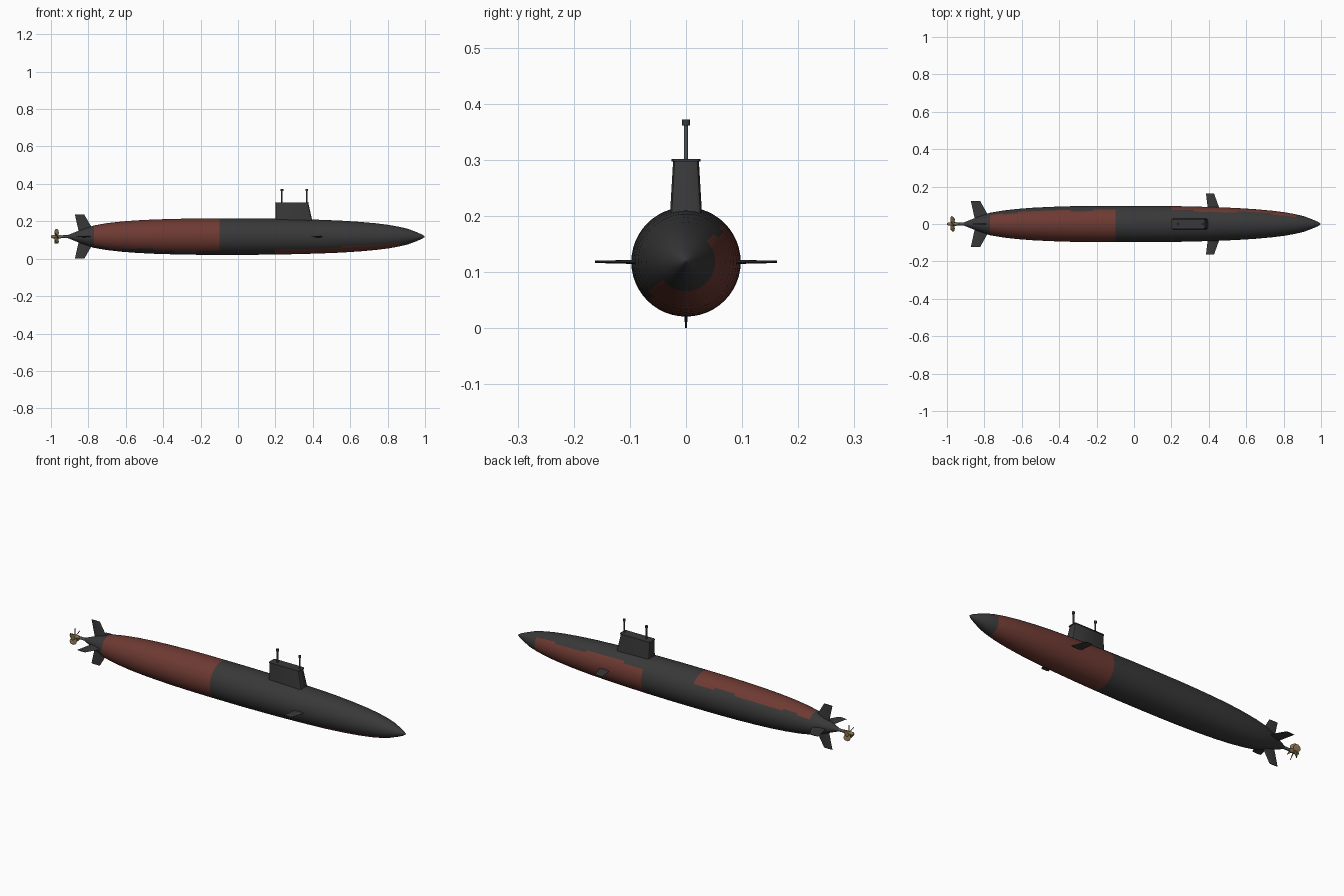
import bpy, bmesh, math
from mathutils import Matrix, Vector

if "Cube" in bpy.data.objects:
    bpy.data.objects.remove(bpy.data.objects["Cube"])

ZC = 0.118  # height of the hull axis


def material(name, rgb):
    m = bpy.data.materials.new(name)
    m.diffuse_color = (*rgb, 1)
    m.use_nodes = True
    m.node_tree.nodes["Principled BSDF"].inputs["Base Color"].default_value = m.diffuse_color
    return m


DARK = material("dark_grey", (0.04, 0.04, 0.04))
RED = material("rust_red", (0.155, 0.042, 0.032))
BRASS = material("brass", (0.25, 0.17, 0.075))
STEEL = material("steel_grey", (0.075, 0.08, 0.085))


def finish(bm, name, mats, angle=35):
    bmesh.ops.recalc_face_normals(bm, faces=bm.faces)
    me = bpy.data.meshes.new(name)
    bm.to_mesh(me)
    bm.free()
    for m in mats:
        me.materials.append(m)
    ob = bpy.data.objects.new(name, me)
    bpy.context.collection.objects.link(ob)
    bpy.ops.object.select_all(action='DESELECT')
    ob.select_set(True)
    bpy.context.view_layer.objects.active = ob
    bpy.ops.object.shade_smooth_by_angle(angle=math.radians(angle))
    return ob


def skin(bm, rings):
    """Bridge closed rings of points and cap both ends."""
    vs = [[bm.verts.new(p) for p in r] for r in rings]
    n = len(vs[0])
    for a, b in zip(vs, vs[1:]):
        for i in range(n):
            bm.faces.new((a[i], a[(i + 1) % n], b[(i + 1) % n], b[i]))
    bm.faces.new(vs[0])
    bm.faces.new(vs[-1])


def lathe_x(bm, profile, sides):
    skin(bm, [[(x, r * math.cos(2 * math.pi * i / sides),
                ZC + r * math.sin(2 * math.pi * i / sides))
               for i in range(sides)] for x, r in profile])


# Hull: lathed profile, painted red in two half-wrapped patches
profile = [(-0.91, 0.008), (-0.84, 0.036), (-0.77, 0.060), (-0.70, 0.072), (-0.62, 0.081),
           (-0.54, 0.087), (-0.45, 0.0915), (-0.34, 0.095), (-0.22, 0.097), (-0.10, 0.0975),
           (0.05, 0.0975), (0.20, 0.096), (0.32, 0.0935), (0.44, 0.090), (0.55, 0.0855),
           (0.65, 0.079), (0.74, 0.071), (0.81, 0.062), (0.865, 0.052), (0.91, 0.041),
           (0.955, 0.024), (0.985, 0.011), (0.998, 0.002)]
bm = bmesh.new()
lathe_x(bm, profile, 48)
for f in bm.faces:
    c = f.calc_center_median()
    a = math.degrees(math.atan2(c.z - ZC, c.y)) % 360
    wave = 5 * math.sin(c.x * 17)
    if -0.77 < c.x < -0.10:
        f.material_index = int(38 + wave < a < 232 + wave)
    elif 0.20 < c.x < 0.865:
        f.material_index = int(a < 42 + wave or a > 228 - 20 * (c.x - 0.2) + wave)
finish(bm, "hull", [DARK, RED])

# Sail: tapered tower with rounded corners
def sail_ring(x0, x1, w, z):
    c = 0.009
    return [(x0, -w + c, z), (x0 + c / 3, -w + c / 3, z), (x0 + c, -w, z),
            (x1 - c, -w, z), (x1 - c / 3, -w + c / 3, z), (x1, -w + c, z),
            (x1, w - c, z), (x1 - c / 3, w - c / 3, z), (x1 - c, w, z),
            (x0 + c, w, z), (x0 + c / 3, w - c / 3, z), (x0, w - c, z)]


bm = bmesh.new()
skin(bm, [sail_ring(0.20, 0.40, 0.029, 0.18), sail_ring(0.20, 0.395, 0.028, 0.212),
          sail_ring(0.20, 0.376, 0.023, 0.298)])
finish(bm, "sail", [DARK])
bm = bmesh.new()
skin(bm, [sail_ring(0.198, 0.38, 0.026, 0.297), sail_ring(0.198, 0.38, 0.026, 0.301)])
finish(bm, "sail_top_plate", [DARK])

# Masts with caps
def cylinder(bm, x, z0, z1, r, sides=12):
    bmesh.ops.create_cone(bm, cap_ends=True, segments=sides, radius1=r, radius2=r,
                          depth=z1 - z0, matrix=Matrix.Translation((x, 0, (z0 + z1) / 2)))


for name, x in (("rear_mast", 0.235), ("front_mast", 0.368)):
    bm = bmesh.new()
    cylinder(bm, x, 0.29, 0.364, 0.004)
    finish(bm, name, [STEEL])
    bm = bmesh.new()
    cylinder(bm, x, 0.361, 0.372, 0.007)
    finish(bm, name + "_cap", [DARK])


# Fins: thin swept foils, rotated round the hull axis
def fin(name, deg, root_r, root_x, tip_r, tip_x, t):
    rot = Matrix.Rotation(math.radians(deg), 4, 'X')
    rings = []
    for r, (x0, x1), th in ((root_r, root_x, t), (tip_r, tip_x, t * 0.5)):
        k = x1 - x0
        sect = [(x0, 0), (x0 + 0.35 * k, th), (x0 + 0.8 * k, th * 0.9), (x1, 0),
                (x0 + 0.8 * k, -th * 0.9), (x0 + 0.35 * k, -th)]
        rings.append([rot @ Vector((x, r, z)) + Vector((0, 0, ZC)) for x, z in sect])
    bm = bmesh.new()
    skin(bm, rings)
    finish(bm, name, [DARK])


for name, deg in (("left_stern_plane", 0), ("upper_rudder", 90),
                  ("right_stern_plane", 180), ("lower_rudder", 270)):
    fin(name, deg, 0.02, (-0.85, -0.765), 0.118 if deg % 180 else 0.122,
        (-0.872, -0.822), 0.004)
for name, deg in (("left_bow_plane", 0), ("right_bow_plane", 180)):
    fin(name, deg, 0.08, (0.395, 0.458), 0.162, (0.385, 0.428), 0.004)

# Propeller: shaft, hub and five twisted blades
bm = bmesh.new()
lathe_x(bm, [(-0.965, 0.007), (-0.88, 0.008)], 12)
finish(bm, "propeller_shaft", [STEEL])
bm = bmesh.new()
lathe_x(bm, [(-1.0, 0.004), (-0.992, 0.009), (-0.95, 0.010), (-0.945, 0.008)], 12)
finish(bm, "propeller_hub", [BRASS])
for n in range(5):
    spin = Matrix.Rotation(math.radians(90 + 72 * n), 4, 'X')
    rings = []
    for r, w, tw in ((0.006, 0.010, 35), (0.020, 0.018, 48), (0.032, 0.019, 55), (0.041, 0.010, 60)):
        s, c = math.sin(math.radians(tw)), math.cos(math.radians(tw))
        pts = [(-w, 0), (0, 0.0018), (w, 0), (0, -0.0018)]
        rings.append([spin @ Vector((-0.97 + u * c - v * s, r, u * s + v * c))
                      + Vector((0, 0, ZC)) for u, v in pts])
    bm = bmesh.new()
    skin(bm, rings)
    finish(bm, "propeller_blade_%d" % (n + 1), [BRASS])
